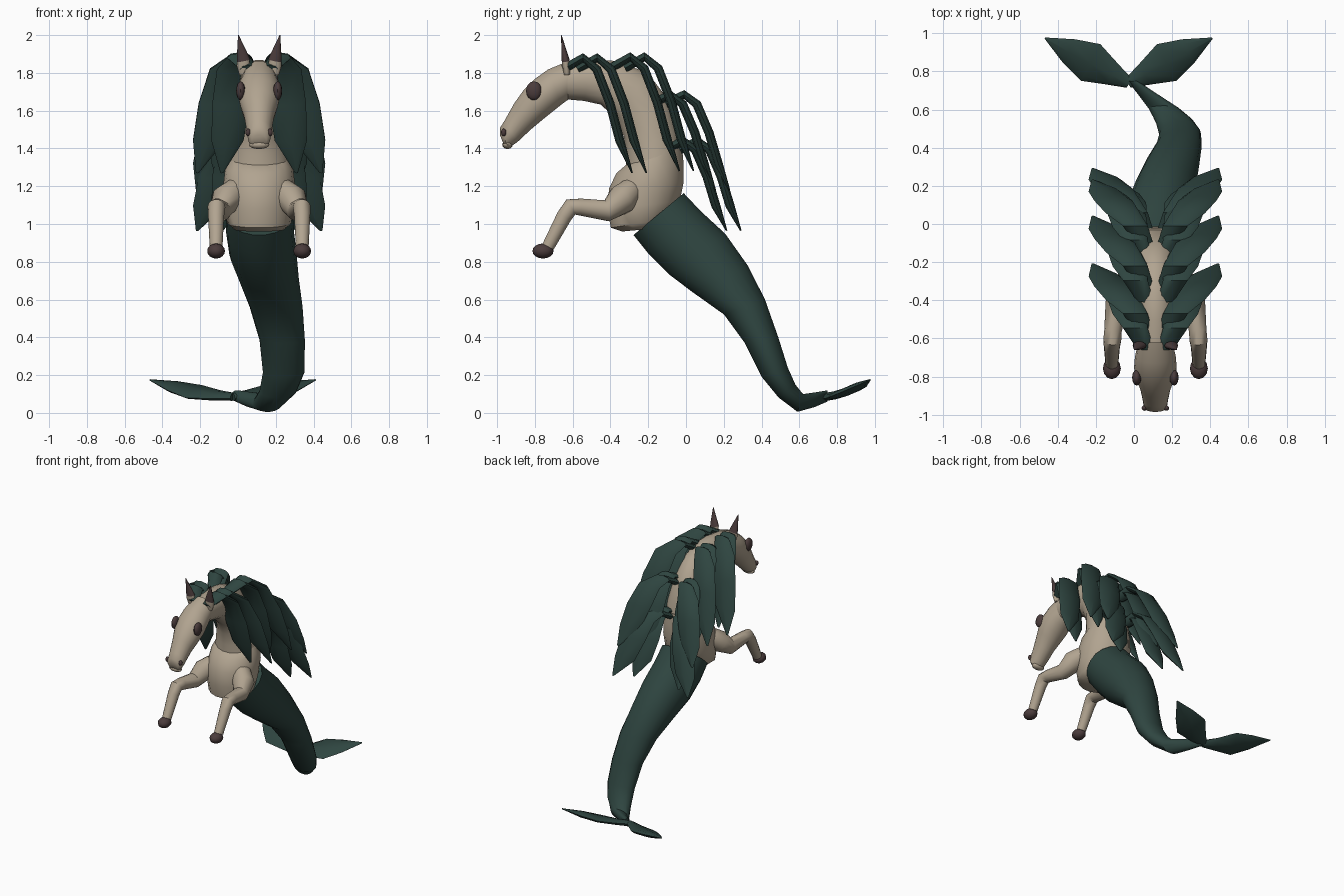
import bpy
import bmesh
from math import sin, cos, pi
from mathutils import Vector, Matrix

default_cube = bpy.data.objects.get("Cube")
if default_cube:
    bpy.data.objects.remove(default_cube, do_unlink=True)

CENTRE = 0.112  # x of the creature's plane of symmetry


def make_material(name, colour):
    material = bpy.data.materials.new(name)
    material.use_nodes = True
    material.diffuse_color = (*colour, 1)
    shader = material.node_tree.nodes["Principled BSDF"]
    shader.inputs["Base Color"].default_value = (*colour, 1)
    shader.inputs["Roughness"].default_value = 0.8
    return material


HIDE = make_material("beige hide", (0.44, 0.37, 0.28))
GREEN = make_material("dark sea green", (0.028, 0.06, 0.052))
BROWN = make_material("dark brown", (0.07, 0.045, 0.045))


def finish(name, bm, material):
    """Turn a bmesh into a smooth-shaded object."""
    bmesh.ops.recalc_face_normals(bm, faces=bm.faces)
    mesh = bpy.data.meshes.new(name)
    bm.to_mesh(mesh)
    bm.free()
    mesh.materials.append(material)
    obj = bpy.data.objects.new(name, mesh)
    bpy.context.collection.objects.link(obj)
    bpy.ops.object.select_all(action="DESELECT")
    obj.select_set(True)
    bpy.context.view_layer.objects.active = obj
    bpy.ops.object.shade_smooth_by_angle(angle=pi / 4)
    return obj


def loft(name, stations, material, sides=14):
    """Skin elliptical rings given as (centre, half axis, other half axis)."""
    bm = bmesh.new()
    rings = []
    for centre, a, b in stations:
        angles = [2 * pi * i / sides for i in range(sides)]
        rings.append([bm.verts.new(centre + a * cos(t) + b * sin(t)) for t in angles])
    for lower, upper in zip(rings, rings[1:]):
        for i in range(sides):
            j = (i + 1) % sides
            bm.faces.new((lower[i], lower[j], upper[j], upper[i]))
    bm.faces.new(rings[0])
    bm.faces.new(rings[-1])
    return finish(name, bm, material)


def body(name, profile, material):
    """Loft from a side outline: upper y, z, lower y, z, half width, x shift."""
    stations = []
    for uy, uz, ly, lz, half, shift in profile:
        upper, lower = Vector((0, uy, uz)), Vector((0, ly, lz))
        centre = (upper + lower) / 2
        centre.x = CENTRE + shift
        stations.append((centre, Vector((half, 0, 0)), (upper - lower) / 2))
    return loft(name, stations, material, 18)


def tube(name, points, radii, material, flatten=1):
    """Limb through a list of points, optionally thinner from front to back."""
    stations = []
    for i, point in enumerate(points):
        tangent = points[min(i + 1, len(points) - 1)] - points[max(i - 1, 0)]
        other = tangent.cross(Vector((1, 0, 0))).normalized()
        side = other.cross(tangent).normalized()
        stations.append((point, side * radii[i], other * radii[i] * flatten))
    return loft(name, stations, material)


def ellipsoid(name, centre, size, material):
    bm = bmesh.new()
    matrix = Matrix.Translation(centre) @ Matrix.Diagonal((*size, 1))
    bmesh.ops.create_uvsphere(bm, u_segments=12, v_segments=8, radius=1, matrix=matrix)
    return finish(name, bm, material)


def lock(name, side, peak, tip, tuck):
    """Flat pointed blade of mane arching over a peak; tuck draws its tip inward."""
    # fraction of the way to the tip in y and z, inner and outer distance in x
    shape = [(-0.4, 0.1, 0.01, 0.1), (0, 0, 0.04, 0.17), (0.28, 0.1, 0.08, 0.26),
             (0.55, 0.4, 0.12, 0.32), (0.75, 0.72, 0.18, 0.35), (1, 1, 0.32, 0.335)]
    spots = [Vector((0, peak[0] + fy * (tip[0] - peak[0]),
                     peak[1] + fz * (tip[1] - peak[1]))) for fy, fz, _, _ in shape]
    stations = []
    for i, (along, _, inner, outer) in enumerate(shape):
        tangent = spots[min(i + 1, len(spots) - 1)] - spots[max(i - 1, 0)]
        normal = tangent.cross(Vector((1, 0, 0))).normalized()
        thick = 0.004 if i == len(shape) - 1 else 0.024
        centre = spots[i].copy()
        centre.x = CENTRE + side * ((inner + outer) / 2 - tuck * max(along, 0))
        stations.append((centre, Vector(((outer - inner) / 2, 0, 0)), normal * thick))
    return loft(name, stations, GREEN, 8)


# Head
body("head", [
    (-0.985, 1.47, -0.96, 1.41, 0.04, 0), (-0.985, 1.51, -0.94, 1.4, 0.06, 0),
    (-0.96, 1.55, -0.89, 1.435, 0.066, 0), (-0.91, 1.64, -0.82, 1.5, 0.079, 0),
    (-0.86, 1.71, -0.76, 1.55, 0.1, 0), (-0.8, 1.77, -0.71, 1.59, 0.112, 0),
    (-0.73, 1.82, -0.66, 1.63, 0.107, 0), (-0.62, 1.865, -0.62, 1.66, 0.09, 0)], HIDE)
ellipsoid("lower_lip", (CENTRE, -0.945, 1.42), (0.054, 0.028, 0.023), HIDE)

# Neck and chest
body("neck", [
    (-0.65, 1.85, -0.65, 1.66, 0.09, 0), (-0.5, 1.87, -0.54, 1.65, 0.1, 0),
    (-0.36, 1.865, -0.45, 1.63, 0.105, 0), (-0.2, 1.8, -0.37, 1.55, 0.115, 0),
    (-0.1, 1.67, -0.33, 1.46, 0.13, 0), (-0.04, 1.5, -0.32, 1.37, 0.15, 0),
    (-0.02, 1.36, -0.32, 1.29, 0.165, 0)], HIDE)
body("chest", [
    (-0.02, 1.42, -0.31, 1.32, 0.155, 0), (-0.01, 1.32, -0.37, 1.27, 0.18, 0),
    (-0.01, 1.22, -0.41, 1.19, 0.19, 0), (-0.03, 1.12, -0.42, 1.08, 0.185, 0),
    (-0.08, 1.03, -0.4, 0.98, 0.17, 0), (-0.13, 0.98, -0.34, 0.96, 0.13, 0)], HIDE)

# Fish tail that sways to one side and returns
body("tail", [
    (-0.01, 1.165, -0.28, 0.94, 0.178, 0), (0.08, 1.07, -0.2, 0.84, 0.18, 0.005),
    (0.21, 0.95, -0.09, 0.73, 0.178, 0.02), (0.33, 0.78, 0.03, 0.64, 0.16, 0.05),
    (0.42, 0.6, 0.2, 0.52, 0.14, 0.09), (0.49, 0.4, 0.31, 0.37, 0.12, 0.122),
    (0.54, 0.24, 0.4, 0.19, 0.11, 0.13), (0.58, 0.15, 0.49, 0.08, 0.098, 0.1),
    (0.62, 0.1, 0.59, 0.005, 0.08, 0.045), (0.69, 0.11, 0.68, 0.03, 0.05, -0.045),
    (0.75, 0.12, 0.75, 0.06, 0.026, -0.12)], GREEN)

# Flukes, dipping slightly in the middle
for side, label in ((1, "left"), (-1, "right")):
    along = Vector((0.88 * side, 0.47, 0.18)).normalized()
    across = Vector((-0.47 * side, 0.88, 0.28)).normalized()
    normal = along.cross(across).normalized()
    blade = []
    for reach, half, dip in ((0, 0.03, 0), (0.1, 0.065, 0.01), (0.23, 0.113, 0.015),
                             (0.36, 0.072, 0.01), (0.505, 0.004, 0)):
        centre = Vector((-0.028, 0.74, 0.085 - dip)) + along * reach
        blade.append((centre, across * half, normal * min(0.022, half)))
    loft(label + "_fluke", blade, GREEN, 8)

# Paired parts
for side, label in ((1, "left"), (-1, "right")):
    def at(distance, y, z):
        return Vector((CENTRE + side * distance, y, z))

    ellipsoid(label + "_eye", at(0.098, -0.805, 1.705), (0.024, 0.042, 0.05), BROWN)
    ellipsoid(label + "_nostril", at(0.058, -0.965, 1.485), (0.014, 0.014, 0.02), BROWN)
    tube(label + "_ear_base", [at(0.08, -0.63, 1.79), at(0.083, -0.635, 1.84),
                               at(0.086, -0.64, 1.885)], [0.025, 0.036, 0.03], HIDE, 0.6)
    tube(label + "_ear", [at(0.083, -0.637, 1.865), at(0.09, -0.643, 1.9),
                          at(0.11, -0.66, 2)], [0.036, 0.028, 0.002], BROWN, 0.6)
    tube(label + "_foreleg", [
        at(0.125, -0.29, 1.18), at(0.175, -0.34, 1.13), at(0.205, -0.42, 1.07),
        at(0.222, -0.56, 1.09), at(0.226, -0.61, 1.09), at(0.228, -0.645, 1.04),
        at(0.228, -0.73, 0.88)], [0.065, 0.08, 0.057, 0.046, 0.047, 0.042, 0.034], HIDE)
    ellipsoid(label + "_hoof", at(0.228, -0.757, 0.857), (0.047, 0.056, 0.04), BROWN)

    # Mane: four tufts down the neck, each an outer lock and an inner one before it
    tufts = [((-0.47, 1.88), (-0.21, 1.27)), ((-0.22, 1.885), (0.04, 1.28)),
             ((-0.01, 1.685), (0.23, 1.18)), ((0.06, 1.44), (0.29, 0.965))]
    for number, (peak, tip) in enumerate(tufts):
        for layer, forward, tuck in (("outer", 0, 0), ("inner", 0.075, 0.13)):
            lock(f"{label}_mane_{layer}_lock_{number}", side,
                 (peak[0] - forward, peak[1]), (tip[0] - forward, tip[1]), tuck)
